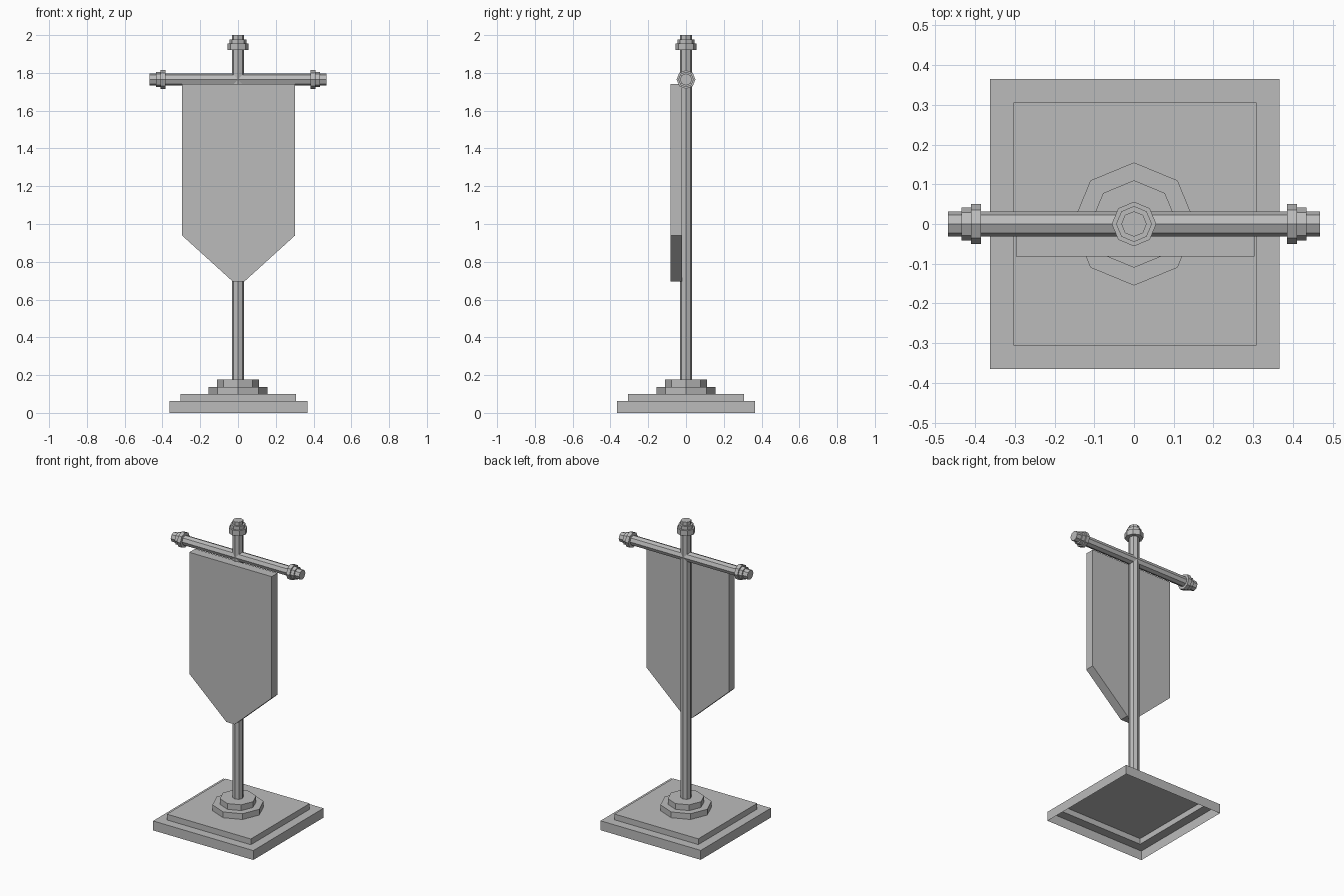
import bpy, bmesh, math
from mathutils import Matrix

cube = bpy.data.objects.get("Cube")
if cube:
    bpy.data.objects.remove(cube, do_unlink=True)

grey = bpy.data.materials.new("plain grey")
grey.use_nodes = True
grey.diffuse_color = (0.5, 0.5, 0.5, 1)
grey.node_tree.nodes["Principled BSDF"].inputs["Base Color"].default_value = (0.5, 0.5, 0.5, 1)


def finish(name, bm, fix_normals=True):
    if fix_normals:
        bmesh.ops.recalc_face_normals(bm, faces=bm.faces)
    mesh = bpy.data.meshes.new(name)
    bm.to_mesh(mesh)
    bm.free()
    mesh.materials.append(grey)
    obj = bpy.data.objects.new(name, mesh)
    bpy.context.collection.objects.link(obj)
    return obj


def lathe(name, profile, sides, turn=0.0, matrix=Matrix(), cap_start=True):
    """Faceted solid from (radius, height) pairs, with a corner at angle turn."""
    bm = bmesh.new()
    rings = []
    for r, z in profile:
        angles = [turn + math.tau * i / sides for i in range(sides)]
        rings.append([bm.verts.new((r * math.cos(a), r * math.sin(a), z)) for a in angles])
    for low, high in zip(rings, rings[1:]):
        for i in range(sides):
            j = (i + 1) % sides
            bm.faces.new((low[i], low[j], high[j], high[i]))
    bm.faces.new(rings[-1])
    if cap_start:
        bm.faces.new(rings[0][::-1])
    bm.transform(matrix)
    return finish(name, bm, fix_normals=False)


# Stepped square base, a shell open underneath
corner = math.sqrt(2)
lathe("square_base",
      [(0.365 * corner, 0), (0.365 * corner, 0.062),
       (0.306 * corner, 0.062), (0.306 * corner, 0.1)],
      4, math.pi / 4, Matrix.Translation((0.002, 0, 0)), cap_start=False)

# Octagonal foot, pole and finial
lathe("pole_foot", [(0.155, 0.1), (0.155, 0.138), (0.11, 0.138), (0.11, 0.176)], 8)
lathe("pole", [(0.032, 0.176), (0.032, 2.0)], 8)
lathe("pole_finial", [(0.032, 1.92), (0.056, 1.92), (0.056, 1.955),
                      (0.045, 1.955), (0.045, 1.978), (0.032, 1.978)], 8)

# Crossbar with a stepped collar near each end
BAR_Z = 1.765
for side, label in ((1, "left"), (-1, "right")):
    outward = Matrix.Translation((0, 0, BAR_Z)) @ Matrix.Rotation(side * math.pi / 2, 4, "Y")
    lathe("crossbar_" + label, [(0.032, 0), (0.032, 0.468)], 8, 0, outward, cap_start=False)
    lathe("crossbar_collar_" + label,
          [(0.032, 0.385), (0.05, 0.385), (0.05, 0.41),
           (0.041, 0.41), (0.041, 0.434), (0.032, 0.434)], 8, 0, outward)

# Pointed banner hanging in front of the pole
bm = bmesh.new()
half = [(0.3, 1.74), (0.3, 0.94), (0.03, 0.695)]
outline = half + [(-x, z) for x, z in reversed(half)]
front = bm.faces.new([bm.verts.new((x + 0.003, -0.082, z)) for x, z in outline])
extruded = bmesh.ops.extrude_face_region(bm, geom=[front], use_keep_orig=True)
moved = [v for v in extruded["geom"] if isinstance(v, bmesh.types.BMVert)]
bmesh.ops.translate(bm, verts=moved, vec=(0, 0.06, 0))
finish("banner", bm)
